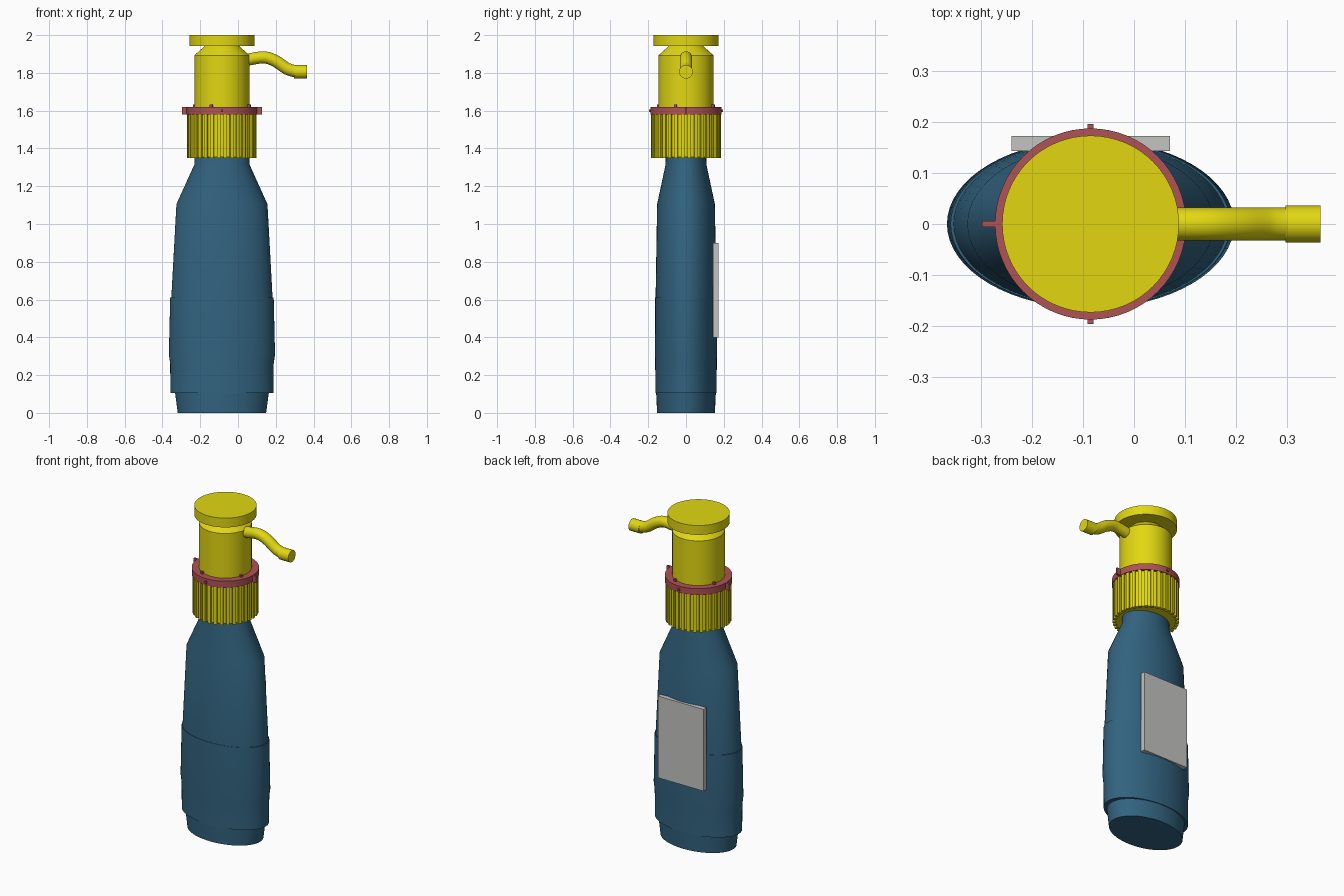
import bpy, bmesh, math
from mathutils import Vector, Matrix

if "Cube" in bpy.data.objects:
    bpy.data.objects.remove(bpy.data.objects["Cube"])

CX = -0.085  # bottle axis


def material(name, rgb):
    m = bpy.data.materials.new(name)
    m.diffuse_color = (*rgb, 1)
    m.use_nodes = True
    m.node_tree.nodes["Principled BSDF"].inputs["Base Color"].default_value = m.diffuse_color
    return m


BLUE = material("bottle blue", (0.032, 0.125, 0.215))
YELLOW = material("pump yellow", (0.76, 0.68, 0.006))
RED = material("ring red", (0.43, 0.085, 0.09))
GREY = material("label grey", (0.55, 0.55, 0.54))


def finish(bm, name, mat, smooth=True):
    bmesh.ops.recalc_face_normals(bm, faces=bm.faces)
    me = bpy.data.meshes.new(name)
    bm.to_mesh(me)
    bm.free()
    ob = bpy.data.objects.new(name, me)
    bpy.context.collection.objects.link(ob)
    me.materials.append(mat)
    if smooth:
        bpy.ops.object.select_all(action='DESELECT')
        bpy.context.view_layer.objects.active = ob
        ob.select_set(True)
        bpy.ops.object.shade_smooth_by_angle(angle=math.radians(25))
    return ob


def loft(name, mat, rings, n=64, closed=False, smooth=True):
    """Stack elliptical rings (half width x, half width y, z) round the axis."""
    bm = bmesh.new()
    loops = []
    for a, b, z in rings:
        loops.append([bm.verts.new((CX + a * math.cos(2 * math.pi * i / n),
                                    b * math.sin(2 * math.pi * i / n), z))
                      for i in range(n)])
    pairs = list(zip(loops, loops[1:])) + ([(loops[-1], loops[0])] if closed else [])
    for lo, hi in pairs:
        for i in range(n):
            j = (i + 1) % n
            bm.faces.new((lo[i], lo[j], hi[j], hi[i]))
    if not closed:
        bm.faces.new(loops[0])
        bm.faces.new(loops[-1])
    return finish(bm, name, mat, smooth)


def turned(name, mat, profile, **kw):
    return loft(name, mat, [(r, r, z) for r, z in profile], **kw)


def add_box(bm, centre, size, angle=0.0):
    """Box placed relative to the bottle axis, turned about it by angle."""
    m = (Matrix.Translation((CX, 0, 0)) @ Matrix.Rotation(angle, 4, 'Z')
         @ Matrix.Translation(centre) @ Matrix.Diagonal((*size, 1)))
    bmesh.ops.create_cube(bm, size=1, matrix=m)


# Oval bottle with a stepped foot and a thin step at mid height
loft("bottle", BLUE, [
    (0.234, 0.153, 0.0), (0.248, 0.158, 0.105), (0.273, 0.162, 0.105),
    (0.274, 0.163, 0.26), (0.281, 0.165, 0.31), (0.274, 0.163, 0.61),
    (0.268, 0.161, 0.61), (0.241, 0.153, 1.105), (0.146, 0.108, 1.315),
    (0.144, 0.106, 1.40)])

# Label plate on the back
bm = bmesh.new()
add_box(bm, (0, 0.1575, 0.65), (0.31, 0.029, 0.5))
finish(bm, "back_label", GREY, smooth=False)

# Screw collar with grip ribs
turned("collar", YELLOW, [(0.174, 1.355), (0.174, 1.59), (0.14, 1.59)])
bm = bmesh.new()
RIBS = 32
for i in range(RIBS):
    add_box(bm, (0.174, 0, 1.465), (0.02, 0.019, 0.23), 2 * math.pi * (i + 0.5) / RIBS)
finish(bm, "collar_ribs", YELLOW, smooth=False)

# Locking ring with side tabs and small nubs
turned("locking_ring", RED, [(0.145, 1.58), (0.187, 1.58), (0.187, 1.62), (0.145, 1.62)],
       closed=True)
bm = bmesh.new()
for a in (0, math.pi):
    add_box(bm, (0.195, 0, 1.60), (0.034, 0.012, 0.04), a)
for a in (math.pi / 2, -math.pi / 2):
    add_box(bm, (0.188, 0, 1.60), (0.016, 0.012, 0.014), a)
for i in range(4):
    add_box(bm, (0.155, 0, 1.624), (0.014, 0.014, 0.018), math.radians(-21 + 90 * i))
finish(bm, "ring_tabs", RED, smooth=False)

# Pump body, shoulder and push cap
turned("pump_body", YELLOW, [(0.146, 1.58), (0.146, 1.893), (0.085, 1.947)])
turned("push_cap", YELLOW, [(0.173, 1.943), (0.173, 2.0)])


# Curved spout swept along a path in the xz plane
def tube(name, path, rad, n=20):
    bm = bmesh.new()
    loops = []
    for k, p in enumerate(path):
        t = (path[min(k + 1, len(path) - 1)] - path[max(k - 1, 0)]).normalized()
        up = Vector((-t.z, 0, t.x))
        loops.append([bm.verts.new(p + up * (rad * math.cos(2 * math.pi * i / n))
                                   + Vector((0, rad * math.sin(2 * math.pi * i / n), 0)))
                      for i in range(n)])
    for lo, hi in zip(loops, loops[1:]):
        for i in range(n):
            j = (i + 1) % n
            bm.faces.new((lo[i], lo[j], hi[j], hi[i]))
    bm.faces.new(loops[0])
    bm.faces.new(loops[-1])
    return finish(bm, name, YELLOW)


def smooth_path(pts, steps=5):
    pts = [Vector((x, 0, z)) for x, z in pts]
    out = []
    for k in range(len(pts) - 1):
        a, b = pts[max(k - 1, 0)], pts[k]
        c, d = pts[k + 1], pts[min(k + 2, len(pts) - 1)]
        for s in range(steps):
            t = s / steps
            out.append(0.5 * (2 * b + (c - a) * t + (2 * a - 5 * b + 4 * c - d) * t ** 2
                              + (3 * b - a - 3 * c + d) * t ** 3))
    return out + [pts[-1]]


tube("spout", smooth_path([(0.0, 1.862), (0.06, 1.872), (0.14, 1.882), (0.20, 1.862),
                           (0.26, 1.822), (0.31, 1.807)]), 0.032)
tube("spout_tip", [Vector((0.296, 0, 1.806)), Vector((0.365, 0, 1.806))], 0.036)
